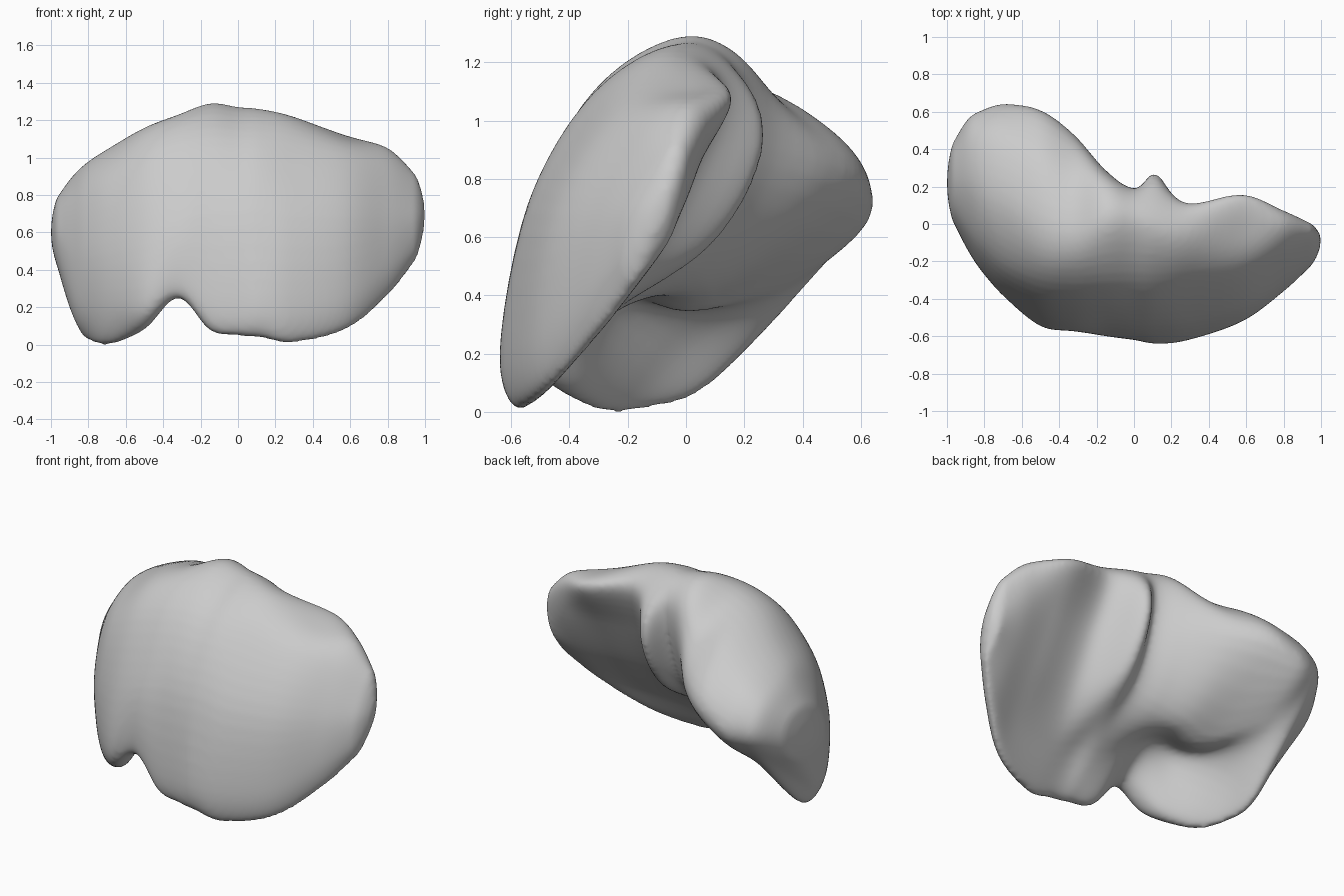
import bpy, bmesh
from mathutils import Vector

if "Cube" in bpy.data.objects:
    bpy.data.objects.remove(bpy.data.objects["Cube"], do_unlink=True)

# Cross-sections along x, as (y, z) points in hundredths. Each runs from the
# lower edge, up the front, over the top, down the back and along the underside.
RIGHT_LOBE = [
    (-97, [(14, 43), (4, 48), (2, 60), (9, 72), (22, 78), (36, 76), (43, 66), (38, 53), (26, 45)]),
    (-89, [(-2, 17), (-12, 27), (-13, 52), (-3, 77), (20, 89), (45, 85), (56, 70), (45, 52), (15, 26)]),
    (-81, [(-10, 4), (-23, 19), (-25, 52), (-12, 84), (15, 97), (48, 90), (61, 70), (46, 49), (9, 10)]),
    (-69, [(-25, 0), (-38, 18), (-37, 55), (-22, 91), (10, 105), (48, 95), (64, 69), (35, 43), (-2, 25)]),
    (-50, [(-37, 9), (-54, 19), (-49, 60), (-30, 102), (-2, 116), (40, 104), (60, 75), (9, 36), (-22, 38)]),
    (-32, [(-47, 26), (-57, 31), (-53, 66), (-32, 108), (-5, 123), (32, 107), (47, 80), (8, 41), (-24, 42)]),
    (-15, [(-52, 8), (-60, 20), (-53, 70), (-31, 111), (0, 129), (24, 116), (27, 85), (4, 48), (-30, 32)]),
]
LEFT_LOBE = [
    (0, [(-55, 5), (-62, 20), (-54, 71), (-31, 110), (0, 127), (18, 115), (15, 85), (0, 54), (-34, 27)]),
    (12, [(-56, 4), (-64, 20), (-54, 72), (-31, 110), (-2, 126), (21, 112), (26, 88), (7, 56), (-36, 28)]),
    (29, [(-56, 1), (-62, 20), (-53, 69), (-29, 108), (-6, 122), (11, 113), (0, 82), (-16, 53), (-39, 24)]),
    (58, [(-47, 8), (-52, 25), (-45, 68), (-24, 102), (-2, 111), (16, 108), (2, 82), (-15, 52), (-34, 27)]),
    (80, [(-32, 26), (-36, 40), (-31, 68), (-16, 95), (-2, 105), (7, 100), (3, 80), (-8, 57), (-22, 37)]),
    (95, [(-18, 45), (-22, 52), (-20, 68), (-11, 84), (-4, 91), (0, 87), (-1, 74), (-5, 60), (-13, 49)]),
]
RIGHT_TIP = Vector((-1.0, 0.22, 0.6))
LEFT_TIP = Vector((1.0, -0.08, 0.7))
STEPS = 6


def spline(a, b, c, d, t):
    """Smooth curve through b and c."""
    return b + 0.5 * t * (c - a + t * (2 * a - 5 * b + 4 * c - d + t * (3 * (b - c) + d - a)))


def smooth_ring(points):
    n = len(points)
    return [spline(points[i - 1], points[i], points[(i + 1) % n], points[(i + 2) % n], s / STEPS)
            for i in range(n) for s in range(STEPS)]


def smooth_rows(rows):
    """Blend neighbouring rings along the length of the organ."""
    result = []
    last = len(rows) - 1
    for i in range(last):
        near = [rows[max(i - 1, 0)], rows[i], rows[i + 1], rows[min(i + 2, last)]]
        for s in range(STEPS):
            result.append([spline(*quad, s / STEPS) for quad in zip(*near)])
    return result + [rows[-1]]


def end_ring(ring, tip, size):
    """Shrunken copy of a ring that rounds the way to the tip."""
    result = []
    for p in ring:
        q = tip.lerp(p, size)
        q.x = tip.x + (p.x - tip.x) * size * size
        result.append(q)
    return result


# Both lobes as one skin, with the small middle lobe bulging from the back
rings = [smooth_ring([Vector((x, y, z)) / 100 for y, z in section])
         for x, section in RIGHT_LOBE + LEFT_LOBE]
rows = smooth_rows(rings)
for size in (0.8, 0.55, 0.3):
    rows.insert(0, end_ring(rings[0], RIGHT_TIP, size))
    rows.append(end_ring(rings[-1], LEFT_TIP, size))

bm = bmesh.new()
skin = [[bm.verts.new(p) for p in row] for row in rows]
n = len(skin[0])
for ring, following in zip(skin, skin[1:]):
    for i in range(n):
        j = (i + 1) % n
        bm.faces.new((ring[i], ring[j], following[j], following[i]))
# Rounded ends
for ring, point in ((skin[0], RIGHT_TIP), (skin[-1], LEFT_TIP)):
    tip = bm.verts.new(point)
    for i in range(n):
        bm.faces.new((ring[i], ring[(i + 1) % n], tip))
bmesh.ops.recalc_face_normals(bm, faces=bm.faces)
mesh = bpy.data.meshes.new("liver_body")
bm.to_mesh(mesh)
bm.free()

body = bpy.data.objects.new("liver_body", mesh)
bpy.context.collection.objects.link(body)

# Even out the skin into one soft surface
even = body.modifiers.new("even_skin", "REMESH")
even.mode = "VOXEL"
even.voxel_size = 0.016
even.use_smooth_shade = True
soften = body.modifiers.new("soften", "SMOOTH")
soften.factor = 0.5
soften.iterations = 8

grey = bpy.data.materials.new("plain_grey")
grey.use_nodes = True
colour = (0.6, 0.6, 0.6, 1)
grey.diffuse_color = colour
grey.node_tree.nodes["Principled BSDF"].inputs["Base Color"].default_value = colour
mesh.materials.append(grey)
mesh.shade_smooth()
